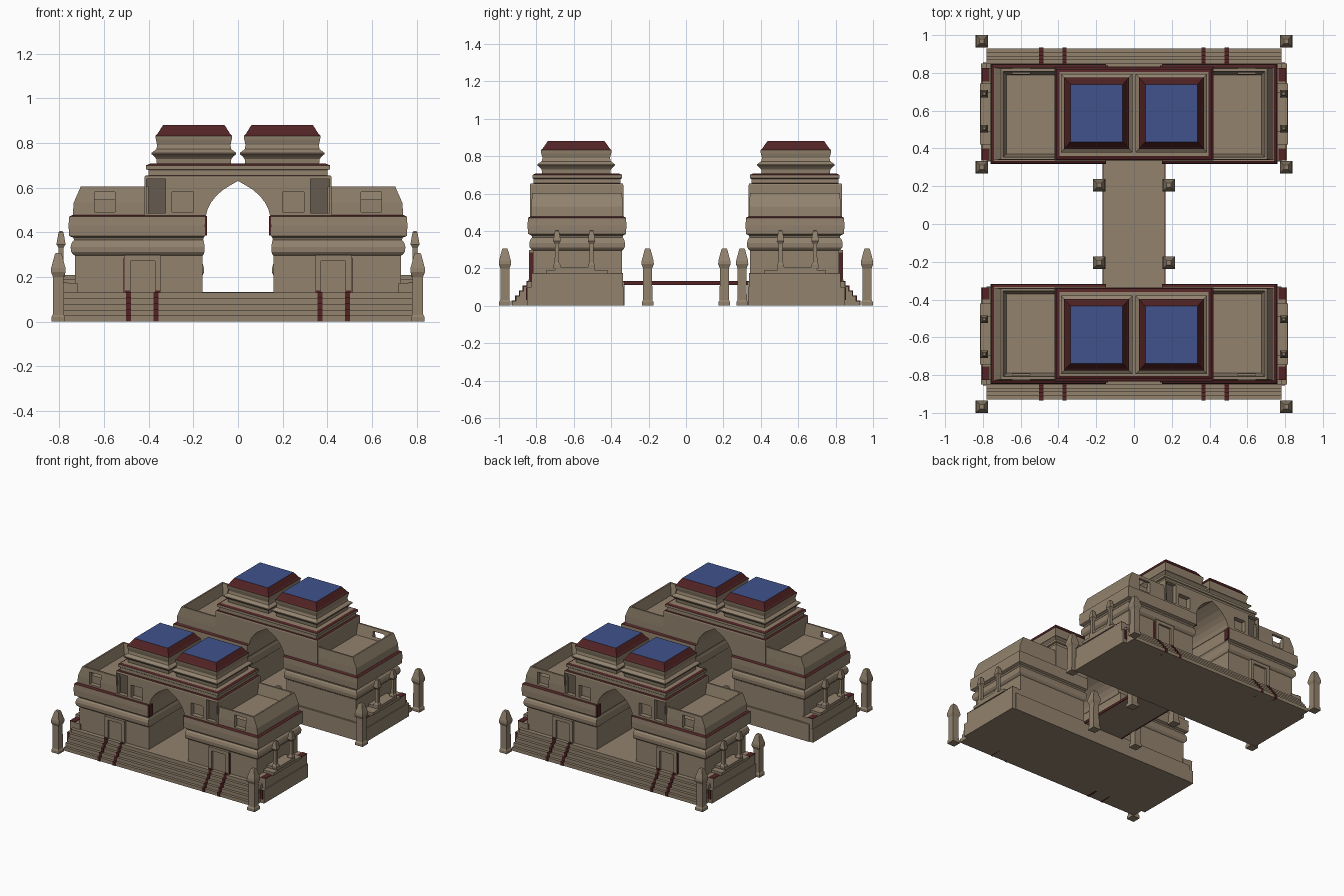
import bpy, bmesh

if "Cube" in bpy.data.objects:
    bpy.data.objects.remove(bpy.data.objects["Cube"])

def mat(name, c):
    m = bpy.data.materials.new(name)
    m.diffuse_color = (*c, 1)
    m.use_nodes = True
    m.node_tree.nodes["Principled BSDF"].inputs["Base Color"].default_value = m.diffuse_color
    return m

MATS = [mat("sandstone", (.29, .225, .155)), mat("dark_red", (.085, .017, .018)),
        mat("roof_blue", (.05, .085, .26)), mat("shadow_brown", (.13, .105, .078))]
TAN, RED, BLUE, BROWN = range(4)

def finish(name, bm):
    bmesh.ops.recalc_face_normals(bm, faces=bm.faces[:])
    me = bpy.data.meshes.new(name)
    bm.to_mesh(me)
    bm.free()
    for m in MATS:
        me.materials.append(m)
    ob = bpy.data.objects.new(name, me)
    bpy.context.collection.objects.link(ob)
    return ob

def loft(name, rings, sx=1, sy=1, col=TAN, bands={}, top=None):
    """Stack of rectangles (x0, x1, y0, y1, z); bands colours single courses."""
    bm = bmesh.new()
    loops = [[bm.verts.new((x * sx, y * sy, z)) for x, y in ((a, c), (b, c), (b, d), (a, d))]
             for a, b, c, d, z in rings]
    bm.faces.new(loops[0]).material_index = col
    bm.faces.new(loops[-1]).material_index = col if top is None else top
    for k, (lo, hi) in enumerate(zip(loops, loops[1:])):
        for i in range(4):
            j = (i + 1) % 4
            bm.faces.new((lo[i], lo[j], hi[j], hi[i])).material_index = bands.get(k, col)
    return finish(name, bm)

def box(name, x0, x1, y0, y1, z0, z1, sx=1, sy=1, col=TAN):
    return loft(name, [(x0, x1, y0, y1, z0), (x0, x1, y0, y1, z1)], sx, sy, col)

def prism(name, pts, a, b, axis, sy=1, sx=1, col=TAN):
    """Extrude a profile along x (points are y,z) or along y (points are x,z)."""
    bm = bmesh.new()
    put = (lambda p, t: (t * sx, p[0] * sy, p[1])) if axis == 'x' else (lambda p, t: (p[0], t * sy, p[1]))
    lo, hi = [[bm.verts.new(put(p, t)) for p in pts] for t in (a, b)]
    bm.faces.new(lo)
    bm.faces.new(hi)
    for i in range(len(pts)):
        j = (i + 1) % len(pts)
        bm.faces.new((lo[i], lo[j], hi[j], hi[i]))
    for f in bm.faces:
        f.material_index = col
    return finish(name, bm)

def cut(ob, cutters):
    for c in cutters:
        m = ob.modifiers.new("cut", 'BOOLEAN')
        m.operation, m.solver, m.object = 'DIFFERENCE', 'EXACT', c
    bpy.context.view_layer.update()
    dg = bpy.context.evaluated_depsgraph_get()
    me = bpy.data.meshes.new_from_object(ob.evaluated_get(dg))
    ob.modifiers.clear()
    ob.data = me
    for c in cutters:
        bpy.data.objects.remove(c)

def post(name, x, y, z, prof):
    loft(name, [(x - r, x + r, y - r, y + r, z + h) for r, h in prof])

BIG = [(.031, 0), (.031, .02), (.025, .03), (.024, .2), (.033, .222), (.032, .24), (.016, .3), (.012, .306)]
SMALL = [(.018, 0), (.018, .02), (.012, .03), (.011, .13), (.02, .145), (.019, .155), (.011, .2), (.006, .205)]

# ogee arch outline, right half then mirrored
half = [(.147, .3), (.147, .46), (.137, .5), (.122, .532), (.1, .56), (.07, .588), (.035, .61), (0, .63)]
arch = half + [(-x, z) for x, z in reversed(half[:-1])]

for s in (-1, 1):
    # plinth with stairs along the outer face
    steps = [(.33, 0), (.93, 0)]
    for i in range(5):
        y = .93 - i * .02
        steps += [(y, .026 * (i + 1)), (y - .02, .026 * (i + 1))]
    steps += [(.33, .13)]
    prism("stair_plinth", steps, -.78, .78, 'x', s)

    # central block with arch, windows and dark slots
    core = loft("central_block", [
        (-.42, .42, .335, .835, .47), (-.42, .42, .335, .835, .645), (-.417, .417, .338, .832, .653),
        (-.4, .4, .35, .815, .655), (-.4, .4, .35, .815, .678), (-.412, .412, .342, .82, .682),
        (-.412, .412, .342, .82, .7), (-.395, .395, .36, .805, .707)], sy=s, bands={2: RED, 6: RED})
    tools = [prism("arch_cutter", arch, .2, 1, 'y', s)]
    for m in (-1, 1):
        tools.append(box("window_cutter", .2, .295, .8, .9, .49, .58, m, s))
        tools.append(box("slot_cutter", .325, .41, .8, .9, .487, .638, m, s))
    cut(core, tools)

    for m in (-1, 1):
        # lower wall, moulding and heavy band of each leg
        def ring(e, z, i=0):
            return (.16 - i, .73 + e, .342 - e * .8, .818 + e, z)
        loft("leg", [ring(0, .12), ring(0, .295), ring(.008, .3, .006), ring(.018, .312, .01),
                     ring(.02, .335, .01), ring(.014, .355, .008), ring(.004, .366, .004),
                     ring(.008, .376, .006), ring(.027, .384, .012), ring(.029, .43, .012),
                     ring(.027, .47, .012), ring(.01, .478, .012)], m, s, bands={10: RED})
        box("arch_red_trim", .138, .15, .8, .84, .385, .472, m, s, RED)

        # hollow terrace with sloped parapet
        par = loft("terrace", [(.4, .74, .338, .828, .47), (.4, .737, .338, .828, .53),
                               (.4, .705, .342, .822, .604)], m, s)
        cut(par, [loft("terrace_cutter", [(.42, .675, .37, .79, .525), (.42, .695, .353, .81, .61)], m, s),
                  box("window_cutter", .55, .643, .795, .9, .49, .58, m, s)])
        box("slot_panel", .325, .41, .795, .806, .487, .638, m, s, BROWN)

        # door frame, panel and red edging
        for a, b in ((.347, .372), (.482, .508)):
            box("door_jamb", a, b, .8, .84, .13, .285, m, s)
            box("door_red_edge", a + .002, b - .002, .825, .843, .13, .14, m, s, RED)
        box("door_red_side", .508, .513, .81, .836, .13, .285, m, s, RED)
        box("door_lintel", .347, .508, .8, .84, .272, .297, m, s)
        box("door_panel", .372, .482, .8, .825, .13, .275, m, s)

        # red stripes following the steps
        for a, b in ((.357, .378), (.48, .502)):
            stripe = [(.84, 0), (.934, 0)]
            for i in range(5):
                y = .934 - i * .02
                stripe += [(y, .026 * (i + 1) + .003), (y - .02, .026 * (i + 1) + .003)]
            prism("stair_stripe", stripe, a, b, 'x', s, m, RED)

        # stepped side ledge with small posts
        box("side_ledge", .72, .81, .335, .85, 0, .1, m, s)
        box("side_ledge_upper", .72, .805, .337, .825, .1, .172, m, s)
        box("side_step", .72, .815, .42, .745, .17, .19, m, s)
        box("side_step_top", .72, .812, .49, .7, .19, .208, m, s)
        for a, b in ((.337, .4), (.755, .825)):
            box("ledge_red_plate", .765, .806, a, b, .172, .176, m, s, RED)
        box("ledge_red_end", .775, .8, .85, .856, .03, .098, m, s, RED)
        for y in (.505, .69):
            post("small_post", .793 * m, y * s, .2, SMALL)

        # corner and bridge posts
        post("corner_post", .805 * m, .968 * s, 0, BIG)
        post("bridge_post", .185 * m, .205 * s, 0, BIG)
        if s == 1:
            post("inner_corner_post", .805 * m, .3, 0, BIG)

        # roof cupola: flared cornice, red sloping rim, blue flat top
        def cup(r, z):
            return (.198 - r, .198 + r, .587 - r * 1.1, .587 + r * 1.1, z)
        loft("cupola", [cup(.165, .7), cup(.168, .728), cup(.176, .738), cup(.189, .75), cup(.189, .756),
                        cup(.168, .772), cup(.164, .79), cup(.17, .815), cup(.172, .832), cup(.162, .842),
                        cup(.138, .88)],
             m, s, bands={8: RED, 9: RED}, top=BLUE)

# bridge deck with red edges
box("bridge_deck", -.162, .162, -.34, .34, .115, .132)
for m in (-1, 1):
    box("bridge_red_edge", .16, .166, -.335, .335, .112, .131, m, 1, RED)
